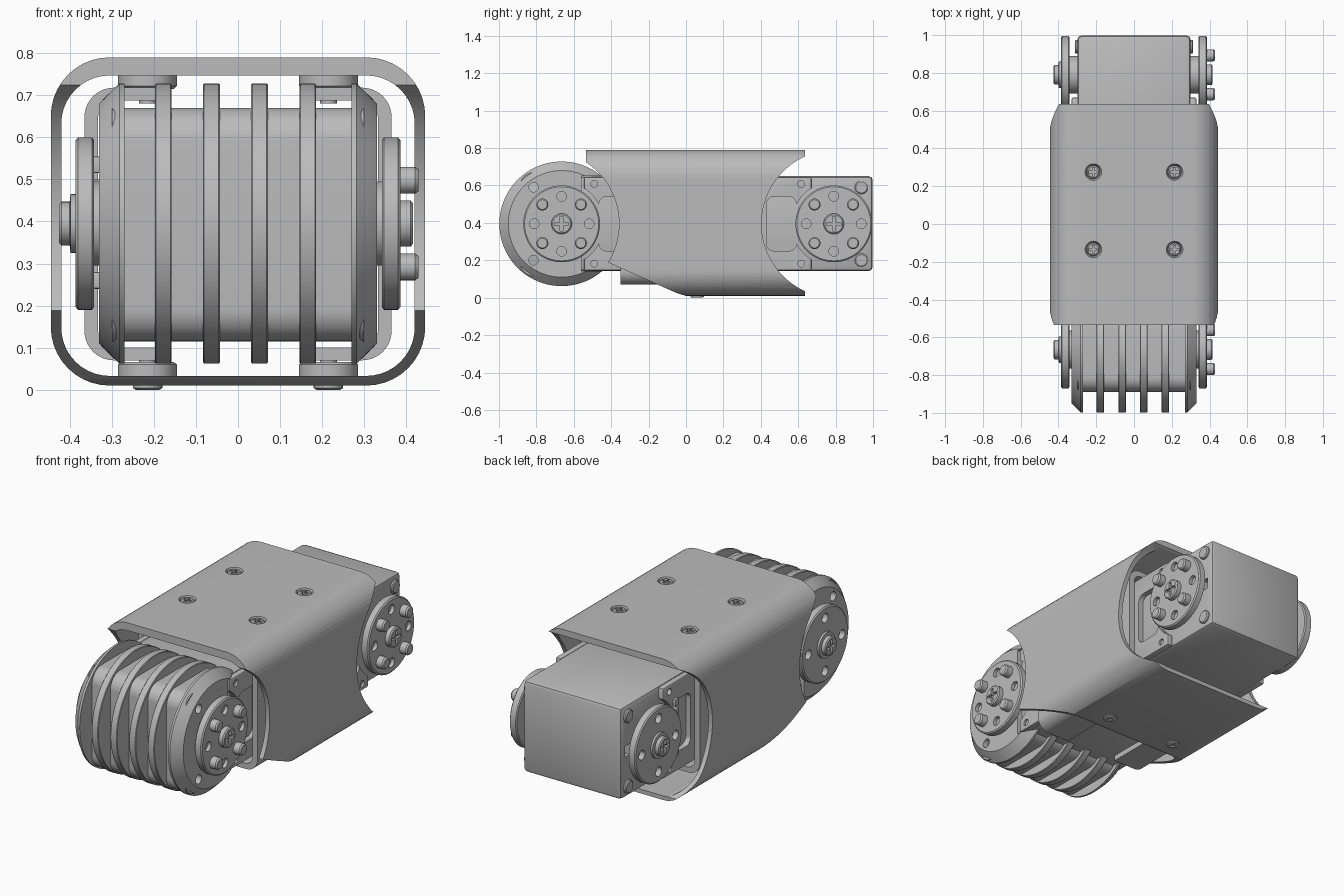
import bpy, bmesh, math
from mathutils import Matrix, Vector

if "Cube" in bpy.data.objects:
    bpy.data.objects.remove(bpy.data.objects["Cube"])

grey = bpy.data.materials.new("light grey")
grey.use_nodes = True
COLOUR = (0.5, 0.5, 0.5, 1)
grey.diffuse_color = COLOUR
grey.node_tree.nodes["Principled BSDF"].inputs["Base Color"].default_value = COLOUR

MID = 0.395            # height of both joint axes
FRONT, BACK = -0.665, 0.79


def finish(name, bm):
    bmesh.ops.recalc_face_normals(bm, faces=bm.faces)
    me = bpy.data.meshes.new(name)
    bm.to_mesh(me)
    bm.free()
    me.materials.append(grey)
    ob = bpy.data.objects.new(name, me)
    bpy.context.collection.objects.link(ob)
    smooth(me)
    return ob


def smooth(me):
    me.shade_smooth()
    me.set_sharp_from_angle(angle=math.radians(32))


def loft(name, rings):
    """Skin a list of point rings and cap both ends."""
    bm = bmesh.new()
    vs = [[bm.verts.new(p) for p in ring] for ring in rings]
    n = len(vs[0])
    for a, b in zip(vs, vs[1:]):
        for i in range(n):
            j = (i + 1) % n
            bm.faces.new((a[i], a[j], b[j], b[i]))
    bm.faces.new(vs[0][::-1])
    bm.faces.new(vs[-1])
    return finish(name, bm)


def lathe(name, profile, centre, axis="x", n=48):
    """Turn (offset, radius) pairs about the x or z axis."""
    turn = Matrix.Rotation(math.pi / 2, 3, "Y") if axis == "x" else Matrix.Identity(3)
    c = Vector(centre)
    ang = [2 * math.pi * i / n for i in range(n)]
    return loft(name, [[c + turn @ Vector((r * math.cos(a), r * math.sin(a), h)) for a in ang]
                       for h, r in profile])


def prism(name, pts, a, b, axis="x"):
    """Extrude a (y, z) outline along x, or an (x, z) outline along y."""
    place = (lambda d, p: (d, p[0], p[1])) if axis == "x" else (lambda d, p: (p[0], d, p[1]))
    return loft(name, [[place(d, p) for p in pts] for d in (a, b)])


def round_rect(u0, u1, v0, v1, r, n=10):
    pts = []
    for k, (u, v) in enumerate([(u1 - r, v1 - r), (u0 + r, v1 - r), (u0 + r, v0 + r), (u1 - r, v0 + r)]):
        for i in range(n + 1):
            a = math.pi / 2 * (k + i / n)
            pts.append((u + r * math.cos(a), v + r * math.sin(a)))
    return pts


def box(name, x, y, z, bevel=0.0):
    bm = bmesh.new()
    bmesh.ops.create_cube(bm, size=1)
    for v in bm.verts:
        v.co = [lo + (c + 0.5) * (hi - lo) for c, (lo, hi) in zip(v.co, (x, y, z))]
    if bevel:
        bmesh.ops.bevel(bm, geom=bm.edges[:], offset=bevel, segments=2, affect="EDGES", profile=0.5)
    return finish(name, bm)


def cut(ob, *cutters):
    """Subtract the cutters, bake the result and discard them."""
    for c in cutters:
        m = ob.modifiers.new("cut", "BOOLEAN")
        m.operation, m.solver, m.object = "DIFFERENCE", "EXACT", c
    dg = bpy.context.evaluated_depsgraph_get()
    me = bpy.data.meshes.new_from_object(ob.evaluated_get(dg))
    ob.modifiers.clear()
    ob.data = me
    smooth(me)
    for c in cutters:
        bpy.data.objects.remove(c)
    return ob


def cross(c, axis, size=0.03, w=0.006, deep=0.015):
    """Two bars for a cross-head recess centred on point c."""
    bars = []
    for along in range(2):
        half = [size, w] if along else [w, size]
        half.insert(0 if axis == "x" else 2, deep)
        bars.append(box("recess", *[(p - h, p + h) for p, h in zip(c, half)]))
    return bars


# Outer shell: rounded tube with arched ends and a slanted front underside
shell = prism("outer_shell", round_rect(-.445, .445, .01, .79, .14), -.535, .635, "y")
cut(shell,
    prism("bore", round_rect(-.42, .42, .033, .747, .115), -1, 1, "y"),
    lathe("front_arch", [(-1, .395), (1, .395)], (0, -.753, MID), n=96),
    lathe("back_arch", [(-1, .396), (1, .396)], (0, .80, MID), n=96),
    prism("slant", [(-.7, .31), (-.42, .19), (-.05, .025), (.03, .0), (.03, -.1), (-.7, -.1)], -1, 1))

# Shell screws and the bosses they clamp to
for x in (-.215, .215):
    for y in (-.135, .275):
        cut(shell, lathe("sink", [(.765, .036), (.8, .047)], (x, y, 0), "z"))
        s = lathe("top_screw", [(.68, .02), (.76, .02), (.762, .035), (.782, .035), (.788, .028)],
                  (x, y, 0), "z", 32)
        cut(s, *cross((x, y, .79), "z", .022))
        lathe("top_boss", [(.715, .062), (.722, .07), (.75, .07)], (x, y, 0), "z")
    s = lathe("bottom_screw", [(0, .028), (.004, .035), (.012, .035), (.014, .02), (.1, .02)],
              (x, .06, 0), "z", 32)
    cut(s, *cross((x, .06, 0), "z", .022))
    lathe("bottom_boss", [(.03, .07), (.06, .07), (.066, .062)], (x, .06, 0), "z")

# Inner side brackets: C sections joining the two motors
for s in (-1, 1):
    b = prism("side_bracket", round_rect(-.365, .365, .07, .718, .07), -.35, .40, "y")
    cut(b, prism("hollow", round_rect(-.333, .333, .1, .688, .045), -1, 1, "y"),
        box("open_side", sorted((-s, s * .16)), (-1, 1), (-1, 1)))


def motor(label, c, d):
    """Motor on the axis y=c whose free end points along d."""
    def span(a, b):
        return sorted((c + d * a, c + d * b))

    body = box(label + "_motor_body", (-.3, .3), span(-.62, .208), (.142, .65), .022)
    cut(body, *[box("notch", sorted((s * .265, s * .4)), span(.13, .17), (.37, .43)) for s in (-1, 1)])
    for s in (-1, 1):
        def at(x, t=0, z=0):
            return (s * x, c + d * t, MID + z)

        # Side cheek wrapped round the horn, with a rounded window and screw holes
        cheek = box(label + "_motor_cheek", sorted((s * .295, s * .33)), span(-.42, -.12), (.145, .645), .008)
        holes = [lathe("hole", [(-.012, .018), (.05, .018)], at(.33, -.175, z), n=20) for z in (-.213, .213)]
        cut(cheek, lathe("horn_gap", [(-.1, .225), (.1, .225)], at(.33)),
            prism("window", round_rect(*span(-.36, -.2), .25, .54, .04), s * .2, s * .5), *holes)
        # Case screws at the free end
        for z in (-.195, .195):
            if d > 0:
                lathe(label + "_case_screw", [(-.02 * s, .036), (.008 * s, .036), (.013 * s, .03)],
                      at(.3, .148, z), n=28)
        lathe(label + "_hub", [(.28 * s, .1), (.35 * s, .1)], (0, c, MID))
        # Horn disc with a ring of holes
        horn = lathe(label + "_horn", [(.342 * s, .198), (.347 * s, .205), (.38 * s, .205), (.386 * s, .198)],
                     (0, c, MID), n=64)
        cut(horn, *[lathe("hole", [(-.02, .026), (.03, .026)],
                          at(.386, .147 * math.cos(a), .147 * math.sin(a)), n=20)
                    for a in (0, math.pi / 2, math.pi, 3 * math.pi / 2)])
        # Centre screw
        if s > 0:
            prof, tip = [(.37, .055), (.41, .055), (.416, .048)], .416
        else:
            prof, tip = [(-.37, .07), (-.398, .07), (-.4, .052), (-.42, .052), (-.425, .045)], .425
        cut(lathe(label + "_centre_screw", [p for p in prof], (0, c, MID), n=32),
            *cross(at(tip), "x", .038, .008))
        # Four bolts on the driven side
        if s > 0:
            for t in (-.103, .103):
                for z in (-.103, .103):
                    lathe(label + "_horn_bolt", [(-.02, .032), (.035, .032), (.043, .026)],
                          at(.386, t, z), n=24)
    # Row of connector pins on the idle side
    for i in range(6):
        z = .24 + i * .055
        box(label + "_connector", (-.345, -.29), span(-.24, -.205), (z, z + .04), .005)


motor("front", FRONT, -1)
motor("back", BACK, 1)

# Finned roller around the front motor
core = prism("roller_core", round_rect(-.89, -.47, .115, .67, .08), -.3, .3)
cut(core, box("pocket", (-1, 1), (-.56, 0), (.142, .65)))
for i in range(6):
    x = -.292 + i * .1168
    if i in (0, 5):
        s = -1 if i == 0 else 1
        prof = [(.27 * s, .333), (.282 * s, .333), (.318 * s, .298), (.33 * s, .285)]
        extra = [lathe("hole", [(-.03, .025), (.03, .025)], (.33 * s, -.815, MID + z), n=24)
                 for z in (-.195, .195)]
    else:
        x = (i - 2.5) * .1145 - .006
        prof = [(x - .02, .33), (x - .017, .333), (x + .017, .333), (x + .02, .33)]
        extra = []
    fin = lathe("roller_fin", prof, (0, FRONT, MID), n=96)
    cut(fin, box("pocket", (-1, 1), (-.56, 0), (.142, .65)), *extra)
